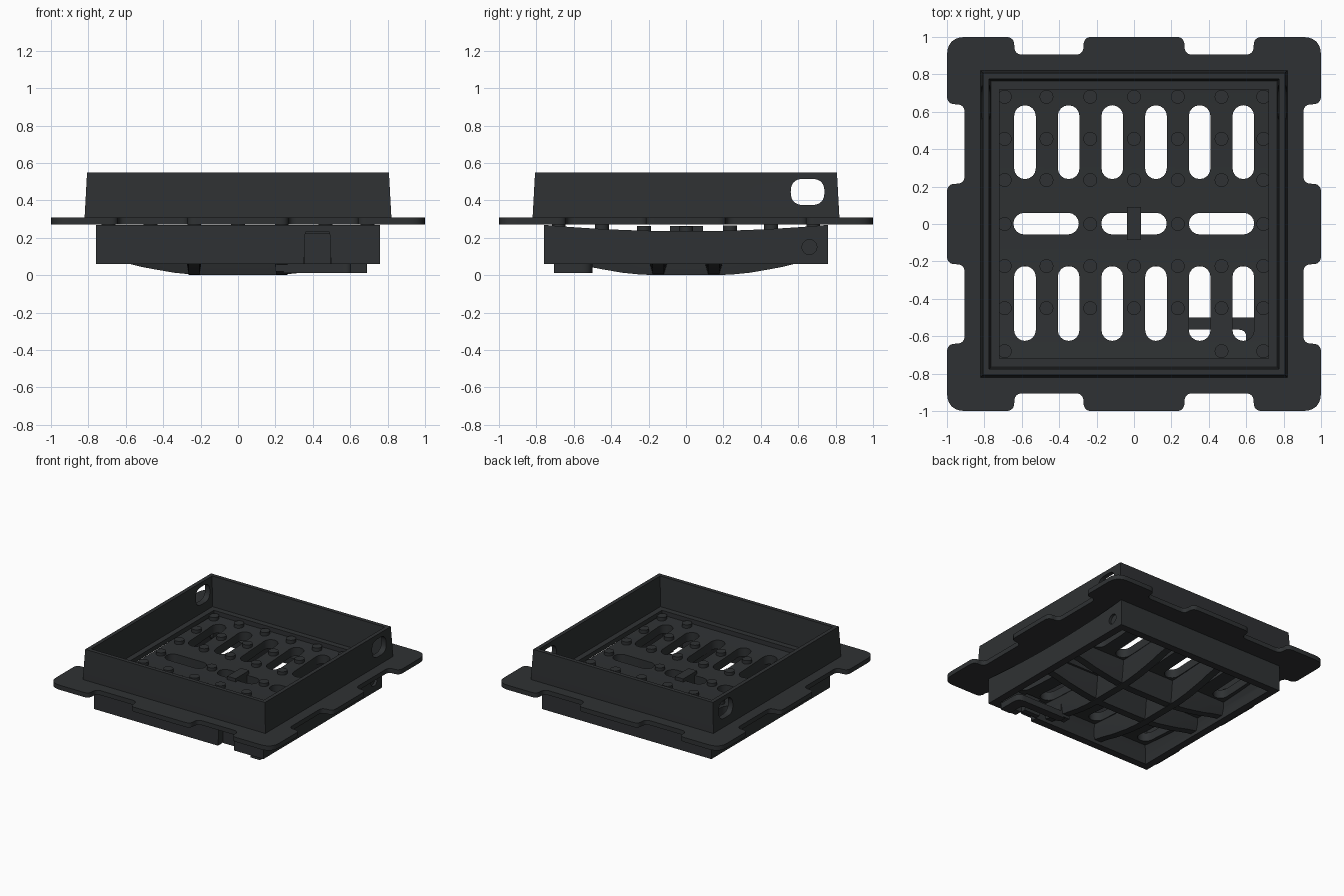
import bpy, bmesh, math
from mathutils import Vector

if "Cube" in bpy.data.objects:
    bpy.data.objects.remove(bpy.data.objects["Cube"])

iron = bpy.data.materials.new("dark_iron")
iron.diffuse_color = (0.028, 0.031, 0.033, 1)
iron.use_nodes = True
iron.node_tree.nodes["Principled BSDF"].inputs["Base Color"].default_value = iron.diffuse_color


def make(name, bm):
    bmesh.ops.recalc_face_normals(bm, faces=bm.faces)
    me = bpy.data.meshes.new(name)
    bm.to_mesh(me)
    bm.free()
    ob = bpy.data.objects.new(name, me)
    bpy.context.collection.objects.link(ob)
    me.materials.append(iron)
    return ob


XY = lambda u, v, w: (u, v, w)
YZ = lambda u, v, w: (w, u, v)   # profile in y/z, extruded along x
XZ = lambda u, v, w: (u, w, v)   # profile in x/z, extruded along y


def add_prism(bm, pts, a, b, place=XY):
    lo = [bm.verts.new(place(u, v, a)) for u, v in pts]
    hi = [bm.verts.new(place(u, v, b)) for u, v in pts]
    bm.faces.new(lo)
    bm.faces.new(hi)
    for i in range(len(pts)):
        j = (i + 1) % len(pts)
        bm.faces.new((lo[i], lo[j], hi[j], hi[i]))


def prism(name, pts, a, b, place=XY):
    bm = bmesh.new()
    add_prism(bm, pts, a, b, place)
    return make(name, bm)


def rect(x0, x1, y0, y1):
    return [(x0, y0), (x1, y0), (x1, y1), (x0, y1)]


def circle(cx, cy, r, n=20):
    return [(cx + r * math.cos(2 * math.pi * i / n), cy + r * math.sin(2 * math.pi * i / n)) for i in range(n)]


def stadium(x0, x1, y0, y1, n=8):
    # slot with full round ends along its longer side
    w, h = x1 - x0, y1 - y0
    r = min(w, h) / 2
    cx, cy = (x0 + x1) / 2, (y0 + y1) / 2
    out = []
    for end in (0, 1):
        for i in range(n + 1):
            a = math.pi * (end + i / n) - (math.pi / 2 if w > h else 0)
            s = 1 if end == 0 else -1
            ox, oy = (s * (w / 2 - r), 0) if w > h else (0, s * (h / 2 - r))
            out.append((cx + ox + r * math.cos(a), cy + oy + r * math.sin(a)))
    return out


def fillet(pts, n=6):
    # pts are (x, y, radius) corners
    out = []
    for i, (x, y, r) in enumerate(pts):
        p = Vector((x, y))
        a = Vector(pts[i - 1][:2])
        b = Vector(pts[(i + 1) % len(pts)][:2])
        s, e = p + (a - p).normalized() * r, p + (b - p).normalized() * r
        for k in range(n + 1):
            t = k / n
            q = s * (1 - t) ** 2 + p * 1.0 * 2 * t * (1 - t) + e * t * t
            out.append((q.x, q.y))
    return out


def square_ring(name, profile):
    # closed (half size, z) profile swept round a square
    bm = bmesh.new()
    loops = [[bm.verts.new((sx * r, sy * r, z)) for r, z in profile]
             for sx, sy in ((-1, -1), (1, -1), (1, 1), (-1, 1))]
    for c in range(4):
        A, B = loops[c], loops[(c + 1) % 4]
        for i in range(len(profile)):
            j = (i + 1) % len(profile)
            bm.faces.new((A[i], A[j], B[j], B[i]))
    return make(name, bm)


def cut(ob, shapes):
    # shapes: list of (points, start, end, placement)
    bm = bmesh.new()
    for s in shapes:
        add_prism(bm, *s)
    cutter = make("cutter", bm)
    cutter.hide_render = True
    m = ob.modifiers.new("cut", 'BOOLEAN')
    m.operation, m.solver, m.object = 'DIFFERENCE', 'EXACT', cutter
    bpy.context.view_layer.objects.active = ob
    bpy.ops.object.modifier_apply(modifier=m.name)
    bpy.data.objects.remove(cutter, do_unlink=True)


# Frame flange with corner and middle tabs
outline = []
for k in range(4):
    t = 0.27 if k % 2 == 0 else 0.215
    side = [(-.64, -1, .045), (-.64, -.905, .045), (-t, -.905, .045), (-t, -1, .045), (t, -1, .045),
            (t, -.905, .045), (.64, -.905, .045), (.64, -1, .045), (1, -1, .1)]
    for x, y, r in side:
        for _ in range(k):
            x, y = -y, x
        outline.append((x, y, r))
flange = prism("frame_flange", fillet(outline), 0.27, 0.307)
cut(flange, [(rect(-.72, .72, -.72, .72), 0.2, 0.4, XY)])

# Tapered frame wall with oval holes near the back
wall = square_ring("frame_wall", [(.82, .29), (.82, .312), (.807, .55), (.775, .55), (.765, .29)])
hole = fillet([(.56, .375, .068), (.74, .375, .068), (.74, .515, .068), (.56, .515, .068)], 8)
cut(wall, [(hole, -1, 1, YZ)])

# Dished grate plate
dish = lambda y: 0.235 + 0.034 * (y / .76) ** 2
ys = [-.76 + 1.52 * i / 24 for i in range(25)]
plate = prism("grate_plate", [(y, dish(y)) for y in ys] + [(y, dish(y) - .07) for y in reversed(ys)],
              -.76, .76, YZ)
slots = []
for i in range(6):
    x = -.583 + i * .2335
    for y0, y1 in ((.24, .635), (-.625, -.225)):
        slots.append((stadium(x - .058, x + .058, y0, y1), 0.0, 0.4, XY))
for x in (-.47, 0, .468):
    slots.append((stadium(x - .175, x + .175, -.056, .06), 0.0, 0.4, XY))
notch = ([(.35, .0), (.5, .0), (.49, .23), (.36, .23)], -.8, -.64, XZ)
cut(plate, slots + [notch])

# Grate skirt with hinge holes and latch notch
skirt = square_ring("grate_skirt", [(.76, .06), (.76, .21), (.655, .21), (.69, .13), (.70, .06)])
cut(skirt, [(circle(.66, .15, .04), -.9, .9, YZ), notch])
for s in (-1, 1):
    prism("hinge_pin", circle(.66, .15, .04), s * .66, s * .74, YZ)

# Arched, drafted ribs below the grate
half = [(0, 0), (.14, 0), (.24, .003), (.34, .013), (.44, .03), (.52, .045), (.6, .065), (.7, .085)]
bottom = [(-t, z) for t, z in reversed(half[1:])] + half


def rib(name, along_x, pos, w_top):
    bm = bmesh.new()
    rows = []
    for t, z in bottom:
        row = [(-.03, z), (.03, z), (w_top, .18), (w_top, .2), (-w_top, .2), (-w_top, .18)]
        rows.append([bm.verts.new((t, pos + w, h) if along_x else (pos + w, t, h)) for w, h in row])
    for A, B in zip(rows, rows[1:]):
        for i in range(6):
            j = (i + 1) % 6
            bm.faces.new((A[i], A[j], B[j], B[i]))
    bm.faces.new(rows[0])
    bm.faces.new(rows[-1])
    return make(name, bm)


for s in (-1, 1):
    rib("rib_across", True, s * .148, .08)
    rib("rib_lengthwise", False, s * .235, .055)

# Anti-slip studs on the bars
bm = bmesh.new()
for i in range(-3, 4):
    x = i * .234 if abs(i) < 3 else i * .2305
    for y in (.68, .455, .235, 0, -.225, -.45, -.68):
        if y == 0 and abs(i) not in (1, 3):
            continue
        if y == -.68 and i not in (-3, 2, 3):
            continue
        add_prism(bm, circle(x, y, .037), dish(y) - .02, dish(y) + .026)
make("grate_studs", bm)

# Lifting post in the middle slot
prism("lifting_bar", rect(-.038, .038, -.085, .09), .15, .262)

# Latch arm hooked under the front corner, with its post and tongue
arm = fillet([(.24, -.565, .02), (.6, -.565, .04), (.6, -.705, .01), (.69, -.705, .01),
              (.69, -.5, .06), (.24, -.5, .02)])
prism("latch_arm", arm, .012, .062)
prism("latch_post", rect(.2, .28, -.565, -.5), .02, .2)
prism("latch_tongue", rect(.355, .495, -.7, -.66), .06, .225)

# Smooth rounded parts, keep hard edges
bpy.ops.object.select_all(action='DESELECT')
for ob in bpy.context.scene.objects:
    ob.select_set(True)
    bpy.context.view_layer.objects.active = ob
bpy.ops.object.shade_smooth_by_angle(angle=math.radians(30))
